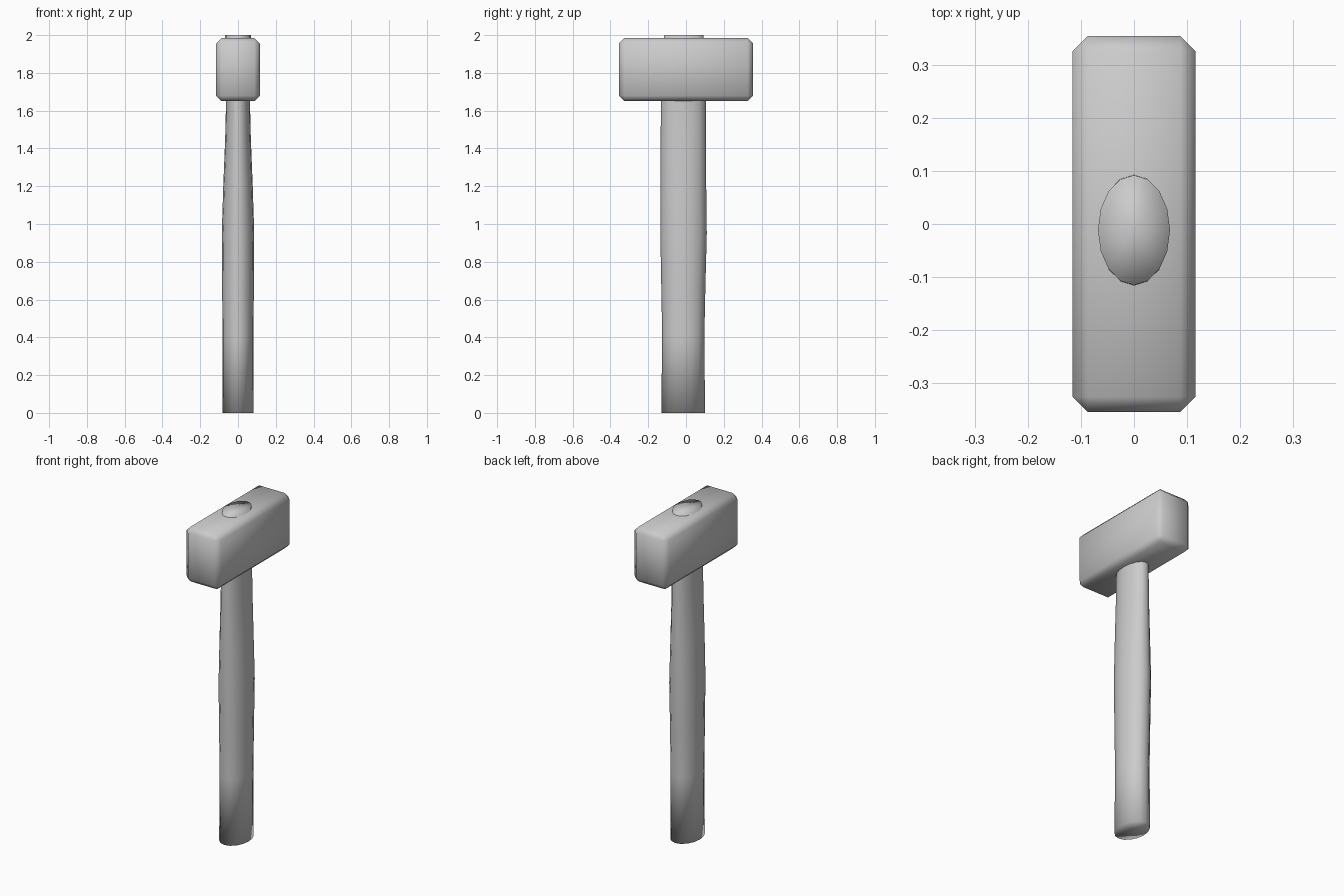
import bpy
import bmesh
from math import cos, sin, tau

if "Cube" in bpy.data.objects:
    bpy.data.objects.remove(bpy.data.objects["Cube"])


def add_object(name, bm):
    bmesh.ops.recalc_face_normals(bm, faces=bm.faces)
    for f in bm.faces:
        f.smooth = True
    mesh = bpy.data.meshes.new(name)
    bm.to_mesh(mesh)
    bm.free()
    obj = bpy.data.objects.new(name, mesh)
    bpy.context.collection.objects.link(obj)
    return obj


# Head: a block with single chamfers, smooth shaded
bm = bmesh.new()
bmesh.ops.create_cube(bm, size=1)
bmesh.ops.scale(bm, vec=(0.232, 0.71, 0.335), verts=bm.verts)
bmesh.ops.translate(bm, vec=(0, 0, 1.8175), verts=bm.verts)
bmesh.ops.bevel(bm, geom=bm.edges[:], offset=0.029, segments=1,
                profile=0.5, affect='EDGES')
add_object("hammer_head", bm)

# Handle: oval sections (z, half width, back y, front y) lofted upward
SIDES = 16
sections = [
    (0.00, 0.083, -0.131, 0.101),
    (0.40, 0.082, -0.126, 0.097),
    (0.68, 0.084, -0.131, 0.103),
    (0.95, 0.086, -0.136, 0.110),
    (1.20, 0.078, -0.135, 0.107),
    (1.45, 0.068, -0.134, 0.106),
    (1.66, 0.063, -0.133, 0.105),
    (2.00, 0.068, -0.115, 0.092),
]
bm = bmesh.new()
rings = []
for z, rx, y0, y1 in sections:
    cy, ry = (y0 + y1) / 2, (y1 - y0) / 2
    rings.append([bm.verts.new((rx * cos(tau * i / SIDES),
                                cy + ry * sin(tau * i / SIDES), z))
                  for i in range(SIDES)])
for a, b in zip(rings, rings[1:]):
    for i in range(SIDES):
        j = (i + 1) % SIDES
        bm.faces.new((a[i], a[j], b[j], b[i]))

# Fan caps at both ends
for ring, (z, _, y0, y1) in ((rings[0], sections[0]), (rings[-1], sections[-1])):
    centre = bm.verts.new((0, (y0 + y1) / 2, z))
    for i in range(SIDES):
        bm.faces.new((ring[i], ring[(i + 1) % SIDES], centre))
add_object("handle", bm)
